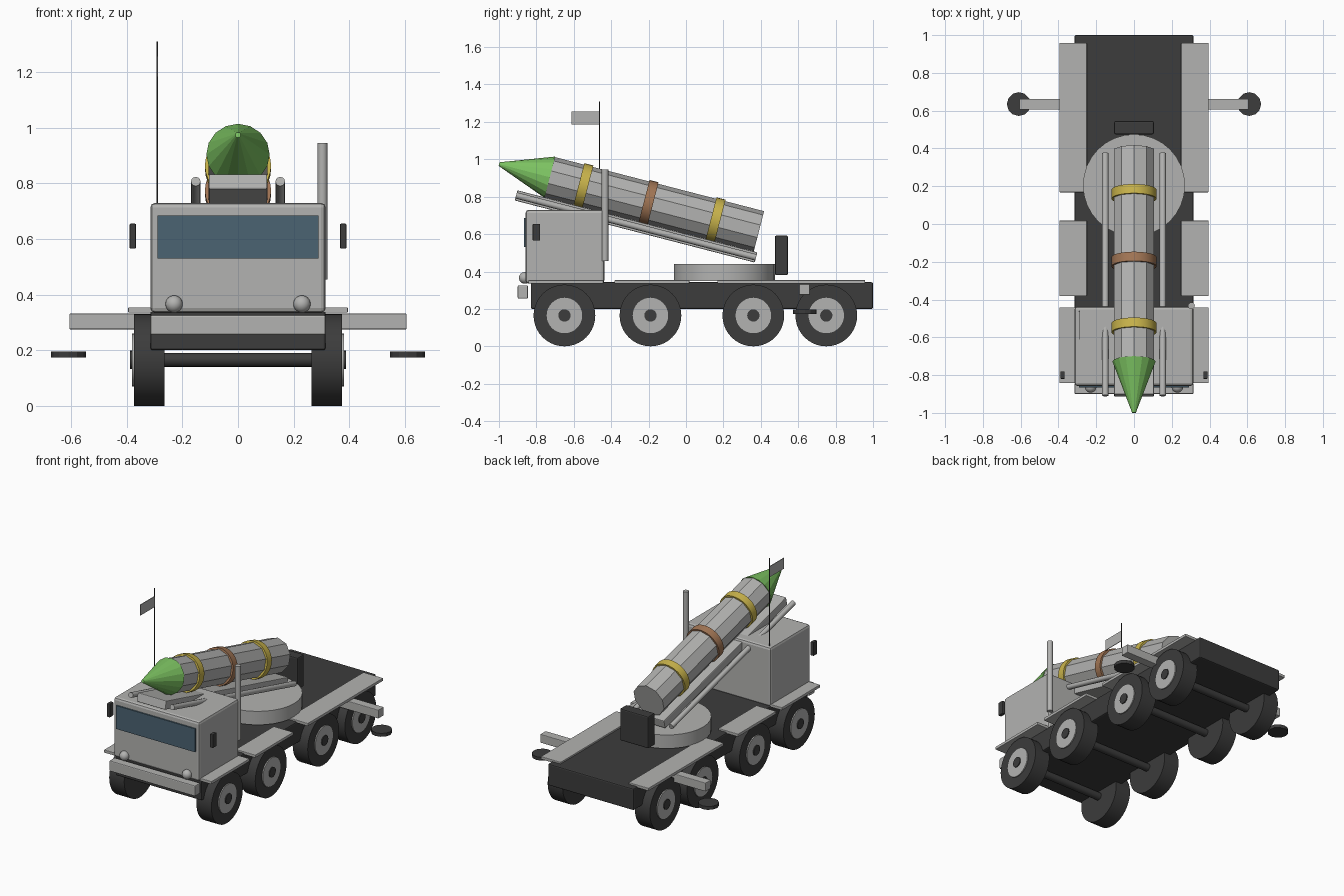
import bpy
from math import radians, cos, sin, pi

if "Cube" in bpy.data.objects:
    bpy.data.objects.remove(bpy.data.objects["Cube"])


def material(name, rgb):
    m = bpy.data.materials.new(name)
    m.use_nodes = True
    m.diffuse_color = (*rgb, 1)
    m.node_tree.nodes["Principled BSDF"].inputs["Base Color"].default_value = (*rgb, 1)
    return m


grey = material("light grey", (0.45, 0.45, 0.44))
dark = material("charcoal", (0.045, 0.045, 0.045))
green = material("nose green", (0.2, 0.54, 0.12))
gold = material("gold", (0.58, 0.45, 0.07))
brown = material("copper brown", (0.36, 0.18, 0.09))
glass = material("window blue", (0.07, 0.125, 0.17))


def finish(name, mat, bevel=0, smooth=False):
    ob = bpy.context.object
    ob.name = name
    ob.data.materials.append(mat)
    if bevel:
        mod = ob.modifiers.new("edge_bevel", "BEVEL")
        mod.width = bevel
        mod.segments = 2
    if smooth:
        bpy.ops.object.shade_smooth_by_angle(angle=radians(35))
    return ob


def box(name, mat, x, y, z, bevel=0, tilt=0):
    """Box given by its (min, max) extent on each axis."""
    bpy.ops.mesh.primitive_cube_add(
        size=1, location=[(a + b) / 2 for a, b in (x, y, z)], rotation=(tilt, 0, 0))
    ob = bpy.context.object
    ob.scale = [b - a for a, b in (x, y, z)]
    bpy.ops.object.transform_apply(location=False, rotation=False, scale=True)
    return finish(name, mat, bevel)


def rod(name, mat, loc, r, length, rot=(0, 0, 0), sides=32, tip=None, smooth=True):
    bpy.ops.mesh.primitive_cone_add(
        vertices=sides, radius1=r, radius2=r if tip is None else tip,
        depth=length, location=loc, rotation=rot)
    return finish(name, mat, smooth=smooth)


SIDEWAYS = (0, pi / 2, 0)
SIDES = ((1, "left"), (-1, "right"))

# Chassis, cab and bumper
box("chassis", dark, (-0.315, 0.315), (-0.83, 1.0), (0.2, 0.343), 0.008)
box("cab", grey, (-0.315, 0.315), (-0.857, -0.437), (0.335, 0.73), 0.016)
box("windscreen", glass, (-0.29, 0.29), (-0.866, -0.857), (0.53, 0.685))
box("bumper", grey, (-0.315, 0.315), (-0.9, -0.845), (0.255, 0.326), 0.006)

# Wheels, axles and mudguards
for i, y in enumerate((-0.65, -0.19, 0.36, 0.75)):
    rod(f"axle_{i}", dark, (0, y, 0.165), 0.025, 0.56, SIDEWAYS, 16)
    for s, side in SIDES:
        rod(f"tyre_{side}_{i}", dark, (s * 0.32, y, 0.165), 0.165, 0.11, SIDEWAYS, 40)
        rod(f"hub_{side}_{i}", grey, (s * 0.37, y, 0.165), 0.095, 0.024, SIDEWAYS)
        rod(f"hub_cap_{side}_{i}", dark, (s * 0.375, y, 0.165), 0.033, 0.026, SIDEWAYS, 20)
        mid = y + 0.008
        box(f"mudguard_{side}_{i}", grey, sorted((s * 0.25, s * 0.395)),
            (mid - 0.2, mid + 0.2), (0.335, 0.354), 0.003)

# Paired fittings
for s, side in SIDES:
    bpy.ops.mesh.primitive_uv_sphere_add(
        segments=20, ring_count=12, radius=0.031, location=(s * 0.23, -0.862, 0.366))
    finish(f"headlight_{side}", grey, smooth=True)
    box(f"mirror_{side}", dark, sorted((s * 0.367, s * 0.39)),
        (-0.82, -0.78), (0.565, 0.655), 0.004)
    box(f"outrigger_{side}", grey, sorted((s * 0.3, s * 0.607)),
        (0.605, 0.662), (0.275, 0.332), 0.004)
    rod(f"outrigger_pad_{side}", dark, (s * 0.61, 0.635, 0.185), 0.063, 0.022,
        sides=12, smooth=False)

# Exhaust stack, aerial and flag
rod("exhaust_stack", grey, (0.304, -0.433, 0.7), 0.018, 0.49, sides=16)
rod("aerial", dark, (-0.29, -0.462, 1.02), 0.003, 0.58, sides=8)
box("flag", grey, (-0.292, -0.288), (-0.612, -0.464), (1.185, 1.256))

# Turntable and rear blast box
rod("turntable", grey, (0, 0.205, 0.395), 0.27, 0.09, sides=32)
box("blast_box", dark, (-0.105, 0.105), (0.475, 0.545), (0.38, 0.592), 0.008)

# Tilted launch bed with its rails
PITCH = radians(14.5)
AIM = (pi / 2 - PITCH, 0, 0)
bed_y, bed_z, bed_len = -0.267, 0.641, 1.325
box("launch_bed", grey, (-0.105, 0.105), (bed_y - bed_len / 2, bed_y + bed_len / 2),
    (bed_z - 0.028, bed_z + 0.028), 0.005, tilt=-PITCH)
for s, side in SIDES:
    rod(f"launch_rail_{side}", grey, (s * 0.152, bed_y, bed_z), 0.017, bed_len, AIM, 12)


def along(d):
    """Point on the rocket axis, measured from the tail."""
    return (0, 0.39 - d * cos(PITCH), 0.615 + d * sin(PITCH))


# Rocket: faceted body, nose cone and bands
body = 1.155
rod("rocket_body", grey, along(body / 2), 0.111, body, AIM, 10, smooth=False)
nose = 0.28
rod("rocket_nose", green, along(body + nose / 2), 0.114, nose, AIM, 16,
    tip=0.01, smooth=False)
for name, mat, d in (("rear_band", gold, 0.24), ("middle_band", brown, 0.61),
                     ("front_band", gold, 0.97)):
    rod(name, mat, along(d), 0.119, 0.05, AIM, 32)
